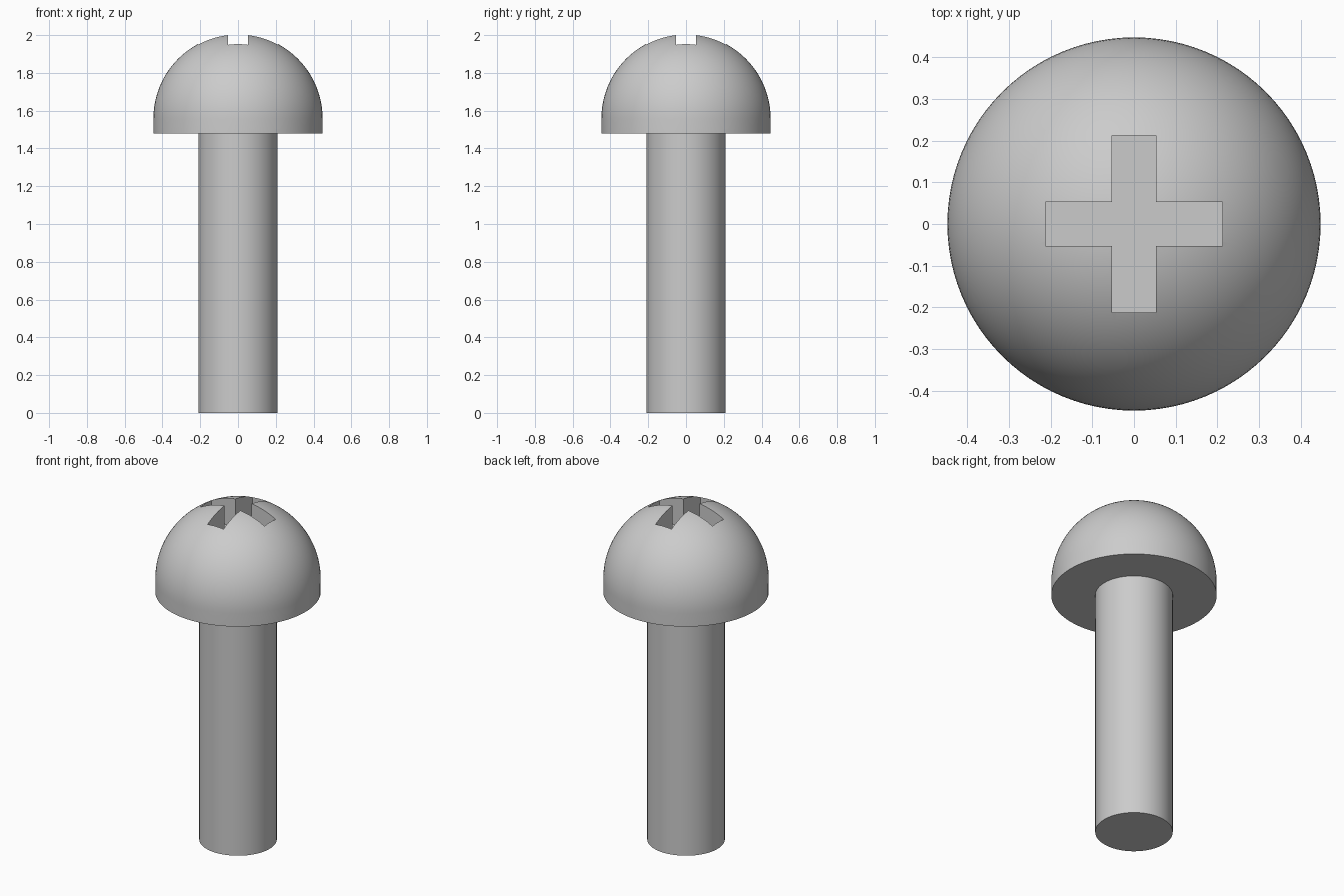
import bpy
import bmesh
from math import sin, cos, pi, radians
from mathutils import Matrix, Vector

cube = bpy.data.objects.get("Cube")
if cube:
    bpy.data.objects.remove(cube, do_unlink=True)

SHAFT_R, HEAD_R = 0.21, 0.448
HEAD_BASE, DOME_Z = 1.48, 1.558
SLOT_HALF_WIDTH, SLOT_REACH, SLOT_FLOOR = 0.053, 0.2125, 1.83
SEGMENTS = 96

steel = bpy.data.materials.new("grey steel")
steel.use_nodes = True
steel.diffuse_color = (0.6, 0.6, 0.6, 1)
steel.node_tree.nodes["Principled BSDF"].inputs["Base Color"].default_value = (0.6, 0.6, 0.6, 1)


def make_object(name, bm):
    bmesh.ops.recalc_face_normals(bm, faces=bm.faces)
    mesh = bpy.data.meshes.new(name)
    bm.to_mesh(mesh)
    bm.free()
    mesh.materials.append(steel)
    obj = bpy.data.objects.new(name, mesh)
    bpy.context.collection.objects.link(obj)
    return obj


def lathe(name, profile):
    """Revolve (radius, height) points around the z axis."""
    bm = bmesh.new()
    verts = [bm.verts.new((r, 0, z)) for r, z in profile]
    edges = [bm.edges.new(pair) for pair in zip(verts, verts[1:])]
    bmesh.ops.spin(bm, geom=verts + edges, cent=(0, 0, 0), axis=(0, 0, 1),
                   angle=2 * pi, steps=SEGMENTS, use_duplicate=False)
    bmesh.ops.remove_doubles(bm, verts=bm.verts, dist=1e-5)
    return make_object(name, bm)


def select_only(obj):
    bpy.ops.object.select_all(action='DESELECT')
    obj.select_set(True)
    bpy.context.view_layer.objects.active = obj


# Plain round shaft, its top seated inside the head
shaft = lathe("shaft", [(0, 0), (SHAFT_R, 0), (SHAFT_R, HEAD_BASE + 0.02), (0, HEAD_BASE + 0.02)])

# Domed head with a short straight skirt
STEPS = 28
dome = [(HEAD_R * cos(a), DOME_Z + HEAD_R * sin(a))
        for a in (pi / 2 * i / STEPS for i in range(STEPS))]
head = lathe("head", [(0, HEAD_BASE), (HEAD_R, HEAD_BASE)] + dome + [(0, DOME_Z + HEAD_R)])

# Cross-shaped cutter for the driver recess
w, reach = SLOT_HALF_WIDTH, SLOT_REACH
bm = bmesh.new()
outline = []
for k in range(4):
    turn = Matrix.Rotation(k * pi / 2, 3, 'Z')
    for x, y in ((w, -w), (reach, -w), (reach, w)):
        outline.append(bm.verts.new(turn @ Vector((x, y, SLOT_FLOOR))))
floor = bm.faces.new(outline)
wall = bmesh.ops.extrude_face_region(bm, geom=[floor])["geom"]
bmesh.ops.translate(bm, vec=(0, 0, 0.4),
                    verts=[g for g in wall if isinstance(g, bmesh.types.BMVert)])
cutter = make_object("recess_cutter", bm)
cutter.hide_render = True

# Cut the recess
cut = head.modifiers.new("recess", 'BOOLEAN')
cut.operation = 'DIFFERENCE'
cut.solver = 'EXACT'
cut.object = cutter
select_only(head)
bpy.ops.object.modifier_apply(modifier=cut.name)
bpy.data.objects.remove(cutter, do_unlink=True)

# Smooth round surfaces, crisp rims
for part in (shaft, head):
    select_only(part)
    bpy.ops.object.shade_smooth_by_angle(angle=radians(30))
